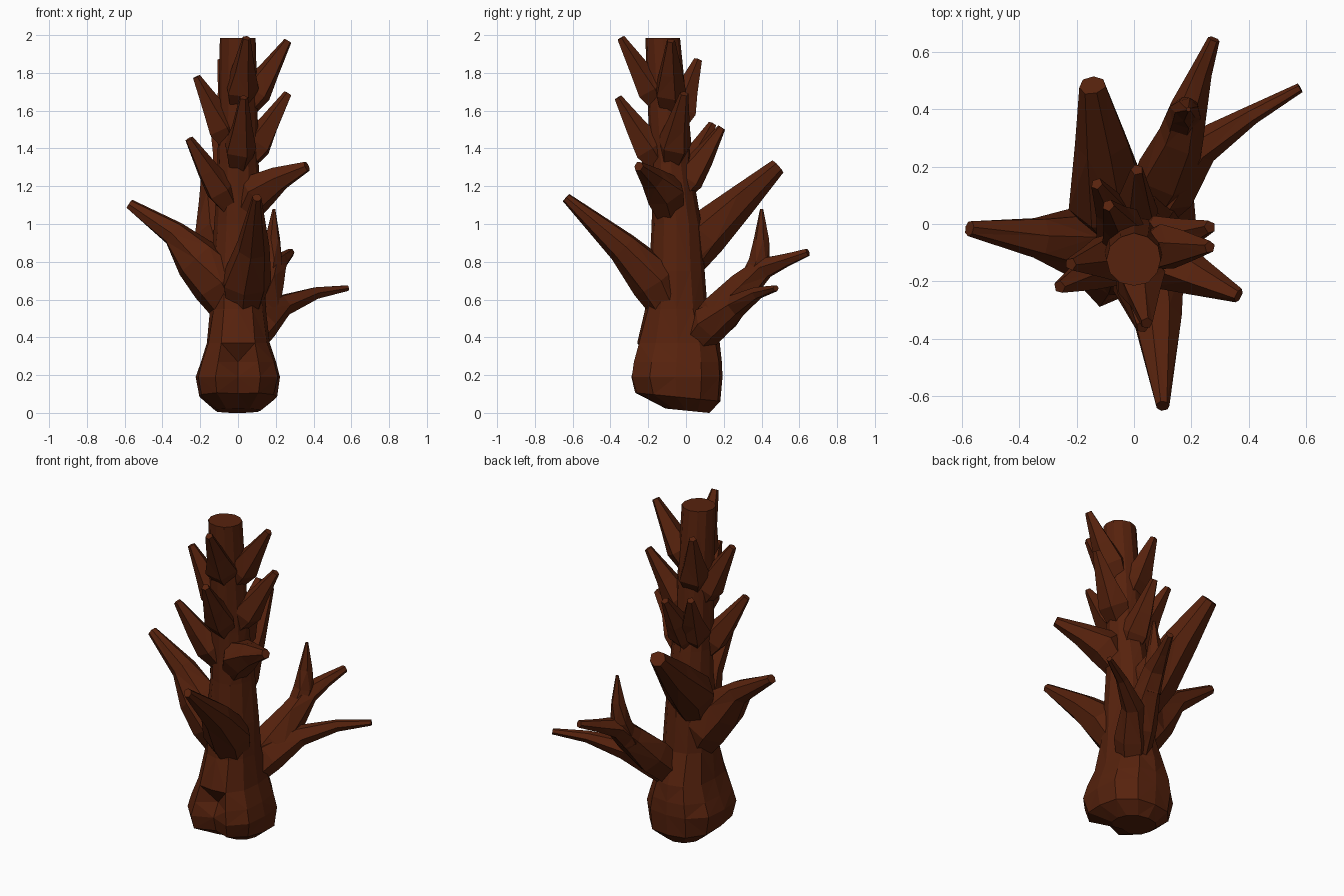
import bpy, bmesh, math, random
from mathutils import Vector

random.seed(4)
if "Cube" in bpy.data.objects:
    bpy.data.objects.remove(bpy.data.objects["Cube"])

bark = bpy.data.materials.new("dark_brown_bark")
bark.use_nodes = True
COLOR = (0.095, 0.016, 0.004, 1)
bark.diffuse_color = COLOR
bark.node_tree.nodes["Principled BSDF"].inputs["Base Color"].default_value = COLOR


def loft(name, rings):
    """Skin a closed, flat-shaded solid over a list of vertex rings."""
    bm = bmesh.new()
    loops = [[bm.verts.new(p) for p in ring] for ring in rings]
    n = len(loops[0])
    for a, b in zip(loops, loops[1:]):
        for i in range(n):
            j = (i + 1) % n
            bm.faces.new((a[i], a[j], b[j], b[i]))
    bm.faces.new(loops[0][::-1])
    bm.faces.new(loops[-1])
    bmesh.ops.recalc_face_normals(bm, faces=bm.faces)
    bmesh.ops.triangulate(bm, faces=[f for f in bm.faces if len(f.verts) == 4])
    mesh = bpy.data.meshes.new(name)
    bm.to_mesh(mesh)
    bm.free()
    mesh.materials.append(bark)
    obj = bpy.data.objects.new(name, mesh)
    bpy.context.collection.objects.link(obj)


def limb(name, path, sides=6):
    """Tapered crooked limb along (x, y, z, radius) points."""
    pts = [Vector(p[:3]) for p in path]
    rings = []
    for k, p in enumerate(pts):
        tangent = pts[min(k + 1, len(pts) - 1)] - pts[max(k - 1, 0)]
        q = tangent.to_track_quat('Z', 'Y')
        ring = []
        for i in range(sides):
            a = math.tau * i / sides
            r = path[k][3] * random.uniform(0.97, 1.13)
            ring.append(p + q @ Vector((r * math.cos(a), r * math.sin(a), 0)))
        rings.append(ring)
    loft(name, rings)


# Trunk: z, centre y, half width, half depth, depth of the front cleft, squareness
SIDES = 12
trunk = [
    (0.012, 0.0, 0.12, 0.12, 0.03, 2.2),
    (0.08, -0.05, 0.20, 0.225, 0.06, 3),
    (0.19, -0.055, 0.217, 0.245, 0.07, 3.2),
    (0.27, -0.05, 0.195, 0.235, 0.10, 3),
    (0.37, -0.045, 0.165, 0.215, 0.00, 2.7),
    (0.55, -0.05, 0.145, 0.165, 0, 2.2),
    (0.75, -0.05, 0.14, 0.145, 0, 2),
    (1.00, -0.05, 0.122, 0.13, 0, 2),
    (1.15, -0.065, 0.115, 0.117, 0, 2),
    (1.32, -0.08, 0.108, 0.105, 0, 2),
    (1.62, -0.10, 0.102, 0.102, 0, 2),
    (1.985, -0.125, 0.094, 0.09, 0, 2),
]
rings = []
for z, cy, w, d, cleft, p in trunk:
    ring = []
    for i in range(SIDES):
        a = math.tau * i / SIDES - math.pi / 2
        c, s = math.cos(a), math.sin(a)
        k = (abs(c) ** p + abs(s) ** p) ** (-1 / p) * random.uniform(0.99, 1.04)
        x, y = w * k * c, cy + d * k * s
        if i == 0:
            y += cleft
        slope = -0.1 * y if z < 0.1 else 0
        ring.append((x, y, z + slope))
    rings.append(ring)
loft("trunk", rings)

# Main branches
limb("right_branch", [(0.02, -0.05, 0.46, 0.08), (-0.10, -0.06, 0.69, 0.14), (-0.22, -0.07, 0.815, 0.112),
                      (-0.34, -0.05, 0.95, 0.07), (-0.575, -0.015, 1.105, 0.026)], 7)
limb("front_branch", [(0.02, -0.04, 0.46, 0.07), (0.04, -0.16, 0.70, 0.125), (0.08, -0.33, 0.88, 0.083),
                      (0.10, -0.635, 1.14, 0.024)], 7)
limb("back_branch", [(-0.04, -0.05, 0.70, 0.07), (-0.085, 0.08, 0.94, 0.13), (-0.11, 0.29, 1.125, 0.088),
                     (-0.145, 0.485, 1.305, 0.045)], 7)
limb("low_left_branch", [(0.0, -0.01, 0.30, 0.07), (0.12, 0.13, 0.47, 0.10), (0.235, 0.27, 0.57, 0.058),
                         (0.41, 0.38, 0.635, 0.032), (0.58, 0.475, 0.66, 0.016)])
limb("low_back_branch", [(0.02, 0.0, 0.34, 0.08), (0.115, 0.18, 0.53, 0.105), (0.165, 0.31, 0.67, 0.08),
                         (0.19, 0.41, 0.77, 0.06), (0.235, 0.53, 0.81, 0.036), (0.28, 0.645, 0.85, 0.02)])
limb("low_back_fork", [(0.16, 0.33, 0.66, 0.06), (0.18, 0.39, 0.80, 0.055), (0.185, 0.40, 0.92, 0.038),
                       (0.19, 0.40, 1.08, 0.008)])
limb("upper_left_branch", [(0.0, -0.07, 0.99, 0.06), (0.105, -0.12, 1.17, 0.105), (0.22, -0.18, 1.24, 0.065),
                           (0.365, -0.25, 1.305, 0.026)])

# Upper twigs: tip position, each rising steeply out of the trunk
twigs = {
    "lower_right_twig": (-0.26, -0.22, 1.45),
    "lower_back_right_twig": (-0.13, 0.14, 1.53),
    "lower_back_twig": (0.01, 0.19, 1.51),
    "middle_left_twig": (0.265, -0.01, 1.69),
    "middle_front_twig": (0.03, -0.36, 1.67),
    "middle_right_twig": (-0.22, -0.14, 1.78),
    "upper_back_twig": (-0.09, 0.065, 1.87),
    "upper_left_twig": (0.265, -0.08, 1.97),
    "upper_front_twig": (0.045, -0.345, 1.985),
}
for name, tip in twigs.items():
    tip = Vector(tip)
    base = Vector((0, -0.09, tip.z - 0.42))
    path = []
    for t, sag, r in ((0, 0, 0.04), (0.36, 0, 0.088), (0.62, -0.005, 0.058), (1, 0, 0.021)):
        p = base.lerp(tip, t)
        path.append((p.x, p.y, p.z + sag, r))
    limb(name, path, 5)
